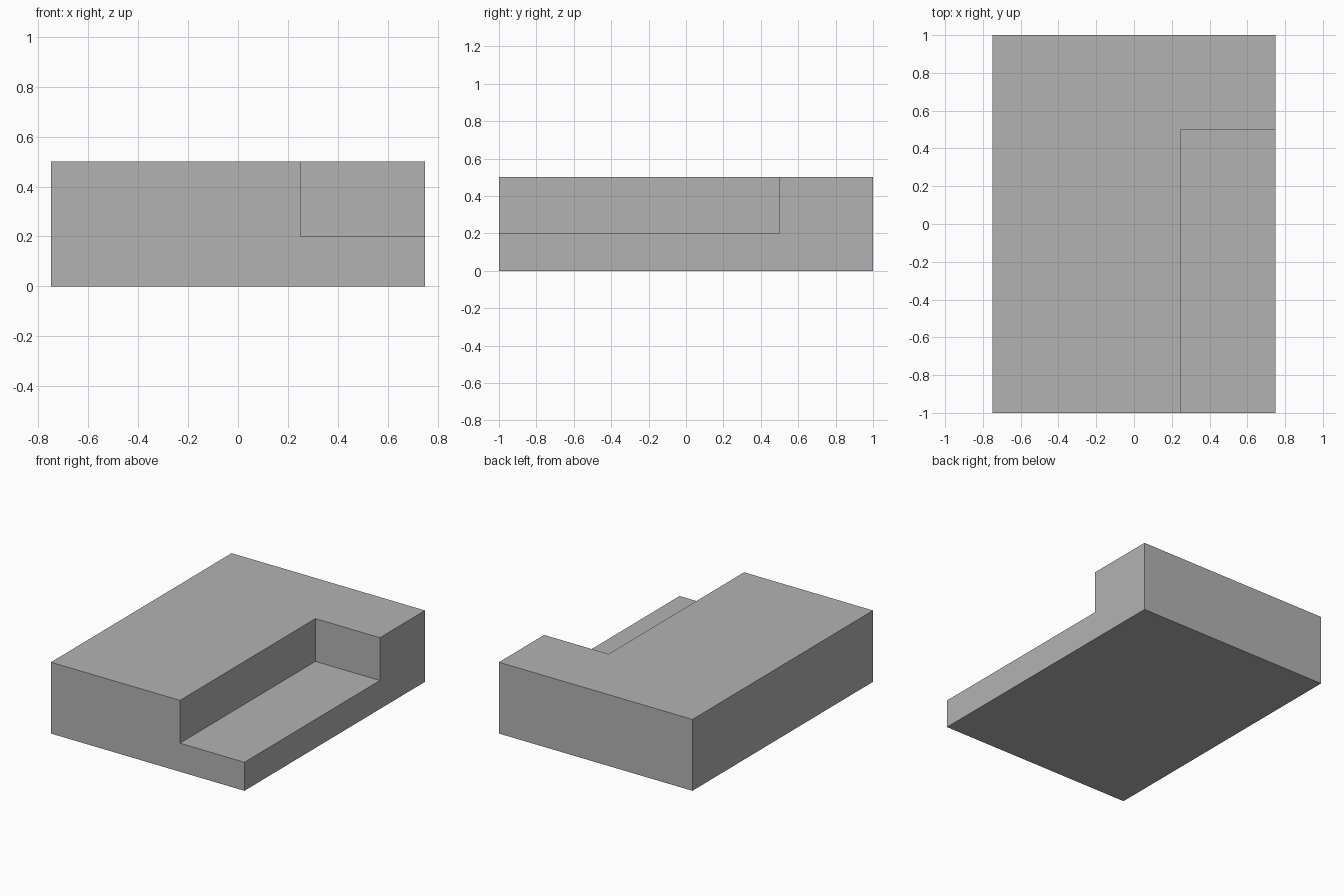
import bpy

old = bpy.data.objects.get("Cube")
if old:
    bpy.data.objects.remove(old, do_unlink=True)


def box(name, low, high):
    """Box between two opposite corners."""
    center = [(a + b) / 2 for a, b in zip(low, high)]
    bpy.ops.mesh.primitive_cube_add(size=1, location=center)
    obj = bpy.context.object
    obj.name = name
    obj.scale = [b - a for a, b in zip(low, high)]
    bpy.ops.object.transform_apply(location=True, rotation=False, scale=True)
    return obj


grey = bpy.data.materials.new("plain_grey")
grey.use_nodes = True
color = (0.45, 0.45, 0.45, 1)
grey.diffuse_color = color
grey.node_tree.nodes["Principled BSDF"].inputs["Base Color"].default_value = color

# Corner notch cutter, overshooting the block's right, front and top
cutter = box("notch_cutter", (0.25, -1.2, 0.2), (0.95, 0.5, 0.7))
cutter.hide_render = True

# Main block with the notch cut away
block = box("notched_block", (-0.75, -1, 0), (0.75, 1, 0.5))
block.data.materials.append(grey)
cut = block.modifiers.new("notch", "BOOLEAN")
cut.operation = "DIFFERENCE"
cut.solver = "EXACT"
cut.object = cutter
bpy.ops.object.modifier_apply(modifier=cut.name)
bpy.data.objects.remove(cutter, do_unlink=True)
